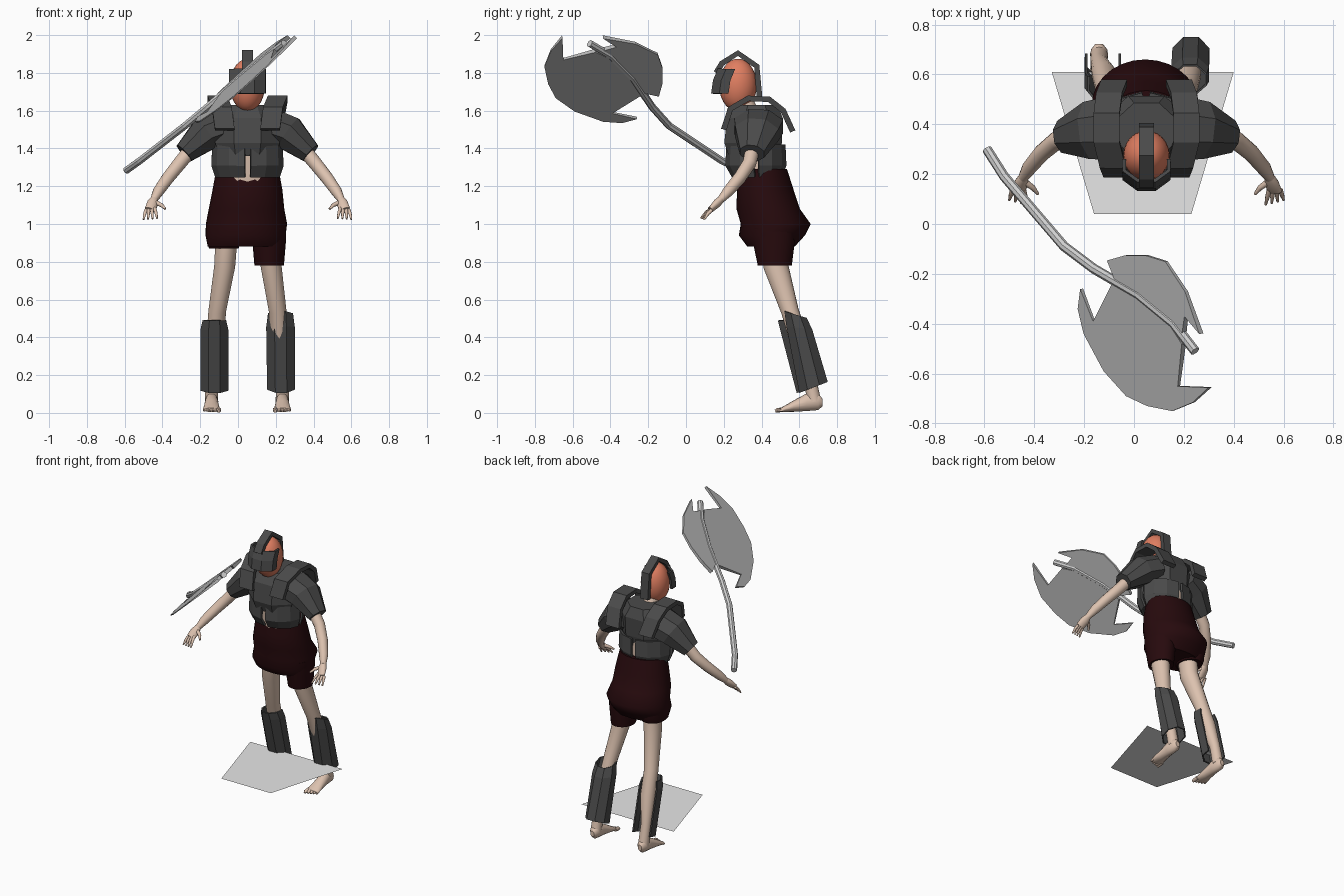
import bpy, bmesh
from math import sin, cos, pi, radians
from mathutils import Vector

cube = bpy.data.objects.get("Cube")
if cube:
    bpy.data.objects.remove(cube, do_unlink=True)

CX = 0.05  # body symmetry axis


def material(name, color):
    m = bpy.data.materials.new(name)
    m.use_nodes = True
    m.diffuse_color = (*color, 1)
    m.node_tree.nodes["Principled BSDF"].inputs["Base Color"].default_value = (*color, 1)
    return m


SKIN = material("skin", (0.72, 0.54, 0.43))
HEAD = material("terracotta", (0.75, 0.21, 0.12))
ARMOR = material("dark_iron", (0.068, 0.068, 0.068))
CLOTH = material("dark_maroon", (0.02, 0.003, 0.004))
BLADE = material("steel", (0.47, 0.47, 0.47))
POLE = material("pale_steel", (0.62, 0.62, 0.62))
SLAB = material("light_grey", (0.8, 0.8, 0.8))


def skin(name, rows, mat, wrap=True, cap=True, smooth=False, thick=0):
    """Surface through rows of points, as a closed loft or an open plate."""
    bm = bmesh.new()
    grid = [[bm.verts.new(p) for p in row] for row in rows]
    n = len(rows[0])
    for a, b in zip(grid, grid[1:]):
        for i in range(n if wrap else n - 1):
            j = (i + 1) % n
            bm.faces.new((a[i], a[j], b[j], b[i]))
    if wrap and cap:
        bm.faces.new(grid[0])
        bm.faces.new(grid[-1])
    bmesh.ops.recalc_face_normals(bm, faces=bm.faces[:])
    me = bpy.data.meshes.new(name)
    bm.to_mesh(me)
    bm.free()
    me.materials.append(mat)
    ob = bpy.data.objects.new(name, me)
    bpy.context.collection.objects.link(ob)
    if thick:
        mod = ob.modifiers.new("thickness", "SOLIDIFY")
        mod.thickness = thick
        mod.offset = 0
    if smooth:
        for p in me.polygons:
            p.use_smooth = len(p.vertices) == 4
    return ob


def ring(x, y, z, rx, ry, sides=8, start=0.0, end=360.0, slope=0.0):
    """Flat ellipse, or an arc of one; angle 0 points to the front."""
    full = end - start >= 360
    steps = sides if full else sides - 1
    pts = []
    for i in range(sides):
        a = radians(start + (end - start) * i / steps)
        pts.append((x + rx * sin(a), y - ry * cos(a), z - slope * cos(a)))
    return pts


def tube(name, path, radii, mat, sides=14, smooth=True):
    """Round bar following a path, with one radius pair per point."""
    pts = [Vector(p) for p in path]
    rows = []
    for i, p in enumerate(pts):
        d = (pts[min(i + 1, len(pts) - 1)] - pts[max(i - 1, 0)]).normalized()
        u = d.cross(Vector((0, 1, 0))).normalized()
        v = d.cross(u)
        r = radii[i] if isinstance(radii[i], tuple) else (radii[i], radii[i])
        rows.append([p + u * r[0] * cos(t) + v * r[1] * sin(t)
                     for t in (2 * pi * (k + 0.5) / sides for k in range(sides))])
    return skin(name, rows, mat, smooth=smooth)


def band(name, path, half, mat=ARMOR, thick=0.03):
    """Strap: path of (x, y, z), widened sideways."""
    return skin(name, [[(x - half, y, z), (x + half, y, z)] for x, y, z in path],
                mat, wrap=False, thick=thick)


# Floor slab
skin("floor_slab", [[(-0.16, 0.04, 0.18), (0.23, 0.04, 0.18)],
                    [(-0.33, 0.61, 0.18), (0.40, 0.61, 0.18)]], SLAB, wrap=False)

# Head and neck
bpy.ops.mesh.primitive_uv_sphere_add(segments=24, ring_count=14, location=(CX, 0.275, 1.735))
head = bpy.context.object
head.name = "head"
head.scale = (0.093, 0.1, 0.14)
head.data.materials.append(HEAD)
bpy.ops.object.shade_smooth()
tube("neck", [(CX, 0.35, 1.55), (CX, 0.29, 1.68)], [0.055, 0.05], SKIN)

# Helmet crest and visor
band("helmet_crest", [(CX, 0.16, 1.80), (CX, 0.19, 1.85), (CX, 0.275, 1.905),
                      (CX, 0.375, 1.835), (CX, 0.39, 1.66)], 0.03)
visor = []
for z, lean in ((1.69, 0), (1.76, 0.01), (1.82, 0.035)):
    visor.append([(CX + x, y + lean, z) for x, y in
                  ((-0.09, 0.225), (-0.09, 0.18), (-0.035, 0.14),
                   (0.035, 0.14), (0.09, 0.18), (0.09, 0.225))])
skin("helmet_visor", visor, ARMOR, wrap=False, thick=0.015)

# Trunk and breastplate
skin("trunk", [ring(CX, 0.39, 1.18, 0.14, 0.11, 16), ring(CX, 0.38, 1.4, 0.15, 0.12, 16)],
     SKIN, smooth=True)
chest = [(0.36, 1.36, 0.165, 0.145), (0.355, 1.43, 0.185, 0.165),
         (0.365, 1.56, 0.19, 0.16), (0.375, 1.63, 0.13, 0.12)]
skin("breastplate", [ring(CX, y, z, rx, ry, 8, 22.5, 382.5) for y, z, rx, ry in chest], ARMOR)
for i, label in enumerate(("front_left", "back_left", "back_right", "front_right")):
    a, b = 90 * i + 5, 90 * i + 86
    skin("waist_plate_" + label,
         [ring(CX, 0.375, 1.25, 0.165, 0.125, 4, a, b),
          ring(CX, 0.37, 1.31, 0.185, 0.155, 4, a, b),
          ring(CX, 0.37, 1.42, 0.18, 0.15, 4, a, b)], ARMOR, wrap=False, thick=0.015)

# Shoulder straps, sleeves, arms and hands
for s, side in ((1, "left"), (-1, "right")):
    def P(x, y, z):
        return (CX + s * x, y, z)
    band("shoulder_strap_" + side,
         [P(0.12, 0.2, 1.5), P(0.135, 0.235, 1.61), P(0.16, 0.33, 1.665),
          P(0.16, 0.44, 1.66), P(0.15, 0.515, 1.6), P(0.13, 0.565, 1.49)], 0.052)
    tube("sleeve_" + side, [P(0.12, 0.385, 1.52), P(0.22, 0.375, 1.48), P(0.335, 0.35, 1.375)],
         [(0.10, 0.14), (0.10, 0.125), (0.06, 0.07)], ARMOR, 8, False)
    tube("arm_" + side, [P(0.27, 0.36, 1.43), P(0.36, 0.335, 1.32), P(0.42, 0.285, 1.245),
                         P(0.47, 0.225, 1.175), P(0.495, 0.185, 1.13)],
         [0.04, 0.037, 0.034, 0.03, 0.02], SKIN)
    tube("palm_" + side, [P(0.493, 0.19, 1.135), P(0.502, 0.165, 1.11), P(0.515, 0.13, 1.075)],
         [0.019, (0.03, 0.022), (0.03, 0.014)], SKIN)
    # Four fingers fan out, the thumb points inward
    for k in range(4):
        root = P(0.492 + 0.015 * k, 0.137, 1.083 - 0.003 * k)
        tip = P(0.478 + 0.024 * k, 0.078 + 0.006 * k, 1.03 - 0.002 * k)
        mid = [(a + b) / 2 for a, b in zip(root, tip)]
        mid[2] += 0.006
        tube(f"finger_{side}_{k + 1}", [root, mid, tip], [0.01, 0.009, 0.005], SKIN, 8)
    tube("thumb_" + side, [P(0.49, 0.17, 1.115), P(0.455, 0.145, 1.10), P(0.435, 0.12, 1.08)],
         [0.014, 0.011, 0.006], SKIN, 8)

# Shorts: hip part and two leg cuffs
hips = [(0.05, 0.41, 1.29, 0.165, 0.125), (0.05, 0.42, 1.18, 0.185, 0.15),
        (0.045, 0.435, 1.08, 0.2, 0.168), (0.045, 0.475, 1.0, 0.215, 0.185),
        (0.04, 0.455, 0.94, 0.212, 0.175), (0.04, 0.45, 0.88, 0.2, 0.125)]
skin("shorts", [ring(*h, 28) for h in hips], CLOTH, smooth=True)
for side, x, low in (("left", 0.165, 0.78), ("right", -0.075, 0.87)):
    skin("shorts_cuff_" + side, [ring(x, 0.46, 0.98, 0.09, 0.12, 20),
                                 ring(x, 0.465, 0.9, 0.088, 0.11, 20),
                                 ring(x, 0.47, low, 0.078, 0.09, 20)], CLOTH, smooth=True)

# Legs, feet and toes
for side, s, hip, knee, foot in (("left", 1, 0.165, 0.21, 0.235), ("right", -1, -0.06, -0.11, -0.14)):
    tube("leg_" + side, [(hip, 0.46, 0.95), (hip + 0.01 * s, 0.475, 0.78), (knee, 0.55, 0.54),
                         (knee + 0.01 * s, 0.6, 0.38), (foot, 0.65, 0.2), (foot, 0.68, 0.06)],
         [(0.06, 0.07), (0.056, 0.066), 0.047, 0.05, 0.034, 0.036], SKIN, 18)
    heel = [(0.722, 0.055, 0.015, 0.02), (0.70, 0.06, 0.033, 0.045), (0.64, 0.057, 0.034, 0.047),
            (0.57, 0.036, 0.04, 0.03), (0.515, 0.019, 0.046, 0.015), (0.50, 0.016, 0.042, 0.01)]
    skin("foot_" + side, [[(foot + rx * cos(t), y, z + rz * sin(t))
                           for t in (2 * pi * k / 16 for k in range(16))]
                          for y, z, rx, rz in heel], SKIN, smooth=True)
    for k in range(5):
        x = foot + s * (0.019 * k - 0.038)
        y = 0.472 + 0.006 * k
        r = 0.013 - 0.0015 * k
        tube(f"toe_{side}_{k + 1}", [(x, 0.52, 0.018), (x, y + 0.012, 0.014), (x, y, 0.01)],
             [r, r, r * 0.6], SKIN, 8)

# Shin guards: one closed, one open at the back
skin("shin_guard_left", [ring(0.225, 0.58, 0.52, 0.068, 0.06, 8, 22.5, 382.5, -0.02),
                         ring(0.225, 0.60, 0.45, 0.078, 0.07, 8, 22.5, 382.5, -0.01),
                         ring(0.228, 0.675, 0.135, 0.076, 0.078, 8, 22.5, 382.5, 0.03)],
     ARMOR, cap=False, thick=0.008)
skin("shin_guard_right", [ring(-0.125, 0.56, 0.49, 0.062, 0.075, 6, -115, 115),
                          ring(-0.125, 0.575, 0.44, 0.074, 0.078, 6, -115, 115),
                          ring(-0.125, 0.655, 0.125, 0.074, 0.07, 6, -115, 115, 0.02)],
     ARMOR, wrap=False, thick=0.01)


# Axe: everything lies in one slanted plane
def lift(x, y):
    return Vector((x, y, 1.80 + 0.95 * x + 0.15 * y))


NORMAL = Vector((-0.95, -0.15, 1)).normalized()
shaft = [(-0.59, 0.30), (-0.52, 0.19), (-0.28, -0.09), (-0.16, -0.18),
         (0.02, -0.285), (0.16, -0.40), (0.245, -0.51)]
tube("axe_shaft", [lift(*p) for p in shaft], [0.02] * len(shaft), POLE, 8, False)

big = [(-0.21, -0.26), (-0.16, -0.39), (-0.07, -0.22), (0.02, -0.28), (0.13, -0.37),
       (0.20, -0.48), (0.18, -0.65), (0.305, -0.655), (0.24, -0.715), (0.155, -0.75),
       (0.055, -0.73), (-0.03, -0.69), (-0.12, -0.59), (-0.20, -0.44), (-0.222, -0.34)]
small = [(-0.07, -0.22), (-0.10, -0.145), (-0.03, -0.125), (0.05, -0.125), (0.13, -0.15),
         (0.21, -0.27), (0.27, -0.44), (0.21, -0.37), (0.20, -0.45), (0.10, -0.345),
         (0.02, -0.28)]
for name, outline in (("axe_large_blade", big), ("axe_small_blade", small)):
    rows = []
    for side in (1, -1):
        row = []
        for x, y in outline:
            away = abs(0.65 * (x - 0.02) + 0.76 * (y + 0.285))  # distance from the shaft
            row.append(lift(x, y) + NORMAL * side * max(0.003, 0.014 - 0.04 * away))
        rows.append(row)
    skin(name, rows, BLADE)
